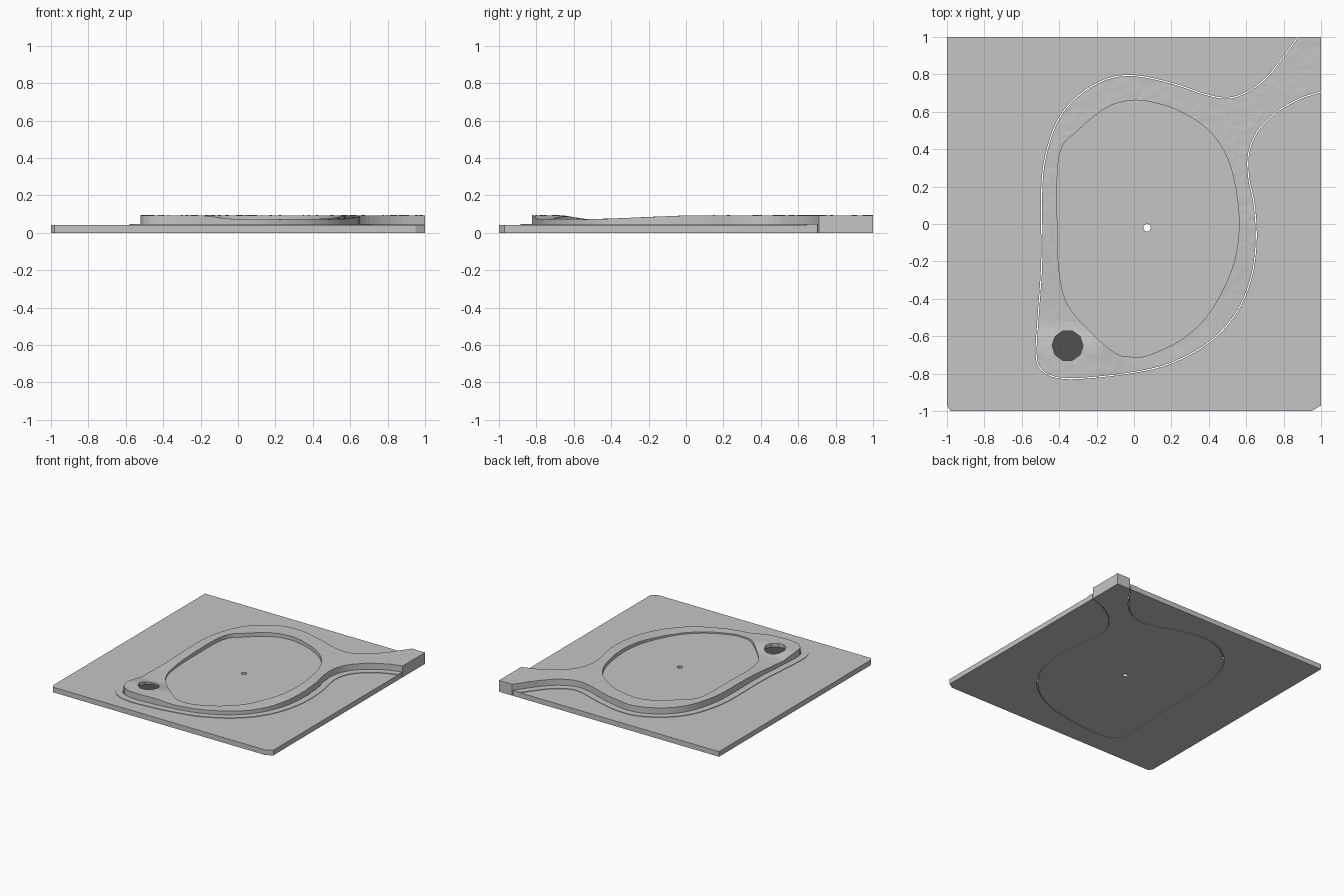
import bpy, bmesh, math
from mathutils import Vector, noise

if "Cube" in bpy.data.objects:
    bpy.data.objects.remove(bpy.data.objects["Cube"], do_unlink=True)


def make_material(name, value):
    mat = bpy.data.materials.new(name)
    mat.use_nodes = True
    colour = (value, value, value, 1)
    mat.diffuse_color = colour
    shader = next(n for n in mat.node_tree.nodes if n.type == 'BSDF_PRINCIPLED')
    shader.inputs["Base Color"].default_value = colour
    return mat


light_grey = make_material("light grey", 0.56)
dark_grey = make_material("dark grey", 0.08)


def add_object(name, bm, material):
    bmesh.ops.recalc_face_normals(bm, faces=bm.faces)
    mesh = bpy.data.meshes.new(name)
    bm.to_mesh(mesh)
    bm.free()
    mesh.materials.append(material)
    obj = bpy.data.objects.new(name, mesh)
    bpy.context.collection.objects.link(obj)
    return obj


def prism(name, outline, bottom, top, material=light_grey):
    """Extrude a closed outline between two heights."""
    bm = bmesh.new()
    face = bm.faces.new([bm.verts.new((p[0], p[1], bottom)) for p in outline])
    extruded = bmesh.ops.extrude_face_region(bm, geom=[face], use_keep_orig=True)
    moved = [g for g in extruded["geom"] if isinstance(g, bmesh.types.BMVert)]
    bmesh.ops.translate(bm, verts=moved, vec=(0, 0, top - bottom))
    return add_object(name, bm, material)


def carve(obj, cutter, operation='DIFFERENCE'):
    """Bake one boolean into the object and remove the cutter."""
    mod = obj.modifiers.new("carve", 'BOOLEAN')
    mod.operation = operation
    mod.solver = 'EXACT'
    mod.object = cutter
    bpy.context.view_layer.update()
    graph = bpy.context.evaluated_depsgraph_get()
    baked = bpy.data.meshes.new_from_object(obj.evaluated_get(graph))
    obj.modifiers.clear()
    obj.data = baked
    bpy.data.objects.remove(cutter, do_unlink=True)


def spline(points, closed, steps=4):
    """Smooth curve through points given in hundredths of a unit."""
    pts = [Vector(p) / 100 for p in points]
    count = len(pts)
    pick = (lambda i: pts[i % count]) if closed else (lambda i: pts[max(0, min(i, count - 1))])
    result = []
    for i in range(count if closed else count - 1):
        a, b, c, d = (pick(i + k) for k in (-1, 0, 1, 2))
        for s in range(steps):
            t = s / steps
            result.append(b + (c - a) * t / 2 + (a * 2 - b * 5 + c * 4 - d) * t * t / 2
                          + (b * 3 - a - c * 3 + d) * t ** 3 / 2)
    return result if closed else result + [pts[-1]]


def widened(path, distance):
    """Offset the open body path outwards, then close it past the back corner."""
    result = []
    for i, p in enumerate(path):
        along = (path[min(i + 1, len(path) - 1)] - path[max(i - 1, 0)]).normalized()
        result.append(p + Vector((along.y, -along.x)) * distance)
    return result + [Vector((1.2, 1.2))]


def circle(x, y, radius, sides):
    return [(x + radius * math.cos(math.tau * i / sides),
             y + radius * math.sin(math.tau * i / sides)) for i in range(sides)]


def smoothstep(low, high, value):
    t = max(0, min(1, (value - low) / (high - low)))
    return t * t * (3 - 2 * t)


def body_height(x, y):
    """Top of the raised body: sunken towards the front except at its corner."""
    dip = smoothstep(0.1, -0.55, y)
    corner = smoothstep(0.0, -0.22, x) * smoothstep(-0.52, -0.68, y)
    bump = noise.noise(Vector((x * 25, y * 25, 0))) * 0.002
    return 0.093 - 0.02 * dip * (1 - corner) + bump


outer = spline([(96, 110), (88, 100), (80, 89), (70, 77), (60, 70), (50, 67), (38, 69),
                (20, 75), (0, 79), (-15, 77), (-30, 68), (-40, 56), (-46, 40), (-49, 20),
                (-49, -20), (-51, -50), (-52, -70), (-49, -78), (-40, -82), (-25, -82),
                (0, -79), (20, -74), (40, -63), (54, -48), (62, -30), (65, -10), (64, 10),
                (61, 25), (61, 38), (66, 50), (76, 60), (88, 67), (100, 71), (110, 74)], False)
inner = spline([(-2, 66), (-15, 62), (-30, 50), (-40, 37), (-41, 0), (-40, -25), (-36, -42),
                (-25, -56), (-10, -69), (0, -71), (8, -70), (25, -62), (40, -48), (52, -25),
                (56, -5), (55, 15), (50, 35), (40, 50), (25, 60), (10, 65)], True)
square = [(-1, -1), (1, -1), (1, 1), (-1, 1)]

# Base plate with clipped front corners and a clearance slot around the body
base = prism("base_plate", [(-0.98, -1), (0.95, -1), (1, -0.97), (1, 1), (-1, 1), (-1, -0.97)],
             0, 0.042)
carve(base, prism("slot_cutter", widened(outer, 0.006), -0.1, 0.3))

# Thin raised border following the body
border = prism("raised_border", widened(outer, 0.06), 0.03, 0.046)
carve(border, prism("trim", square, -0.1, 0.3), 'INTERSECT')
carve(border, prism("slot_cutter", widened(outer, 0.006), -0.1, 0.3))

# Raised body: uneven slab trimmed to a ring with a neck to the back corner
bm = bmesh.new()
bmesh.ops.create_grid(bm, x_segments=80, y_segments=80, size=1)
slab = bmesh.ops.extrude_face_region(bm, geom=bm.faces[:], use_keep_orig=True)
for v in (g for g in slab["geom"] if isinstance(g, bmesh.types.BMVert)):
    v.co.z = body_height(v.co.x, v.co.y)
bmesh.ops.triangulate(bm, faces=bm.faces[:])
body = add_object("raised_ring", bm, light_grey)
carve(body, prism("trim", widened(outer, 0), -0.1, 0.3), 'INTERSECT')
carve(body, prism("opening", inner, -0.1, 0.3))

# Pocket in the front corner with a dark floor
pocket = circle(-0.355, -0.65, 0.083, 10)
carve(body, prism("pocket_cutter", pocket, 0.06, 0.3))
prism("pocket_floor", pocket, 0.058, 0.064, dark_grey)

# Flat centre panel with a small through hole
panel = prism("centre_panel", inner, 0, 0.062)
carve(panel, prism("hole_cutter", circle(0.07, -0.02, 0.02, 16), -0.1, 0.3))
